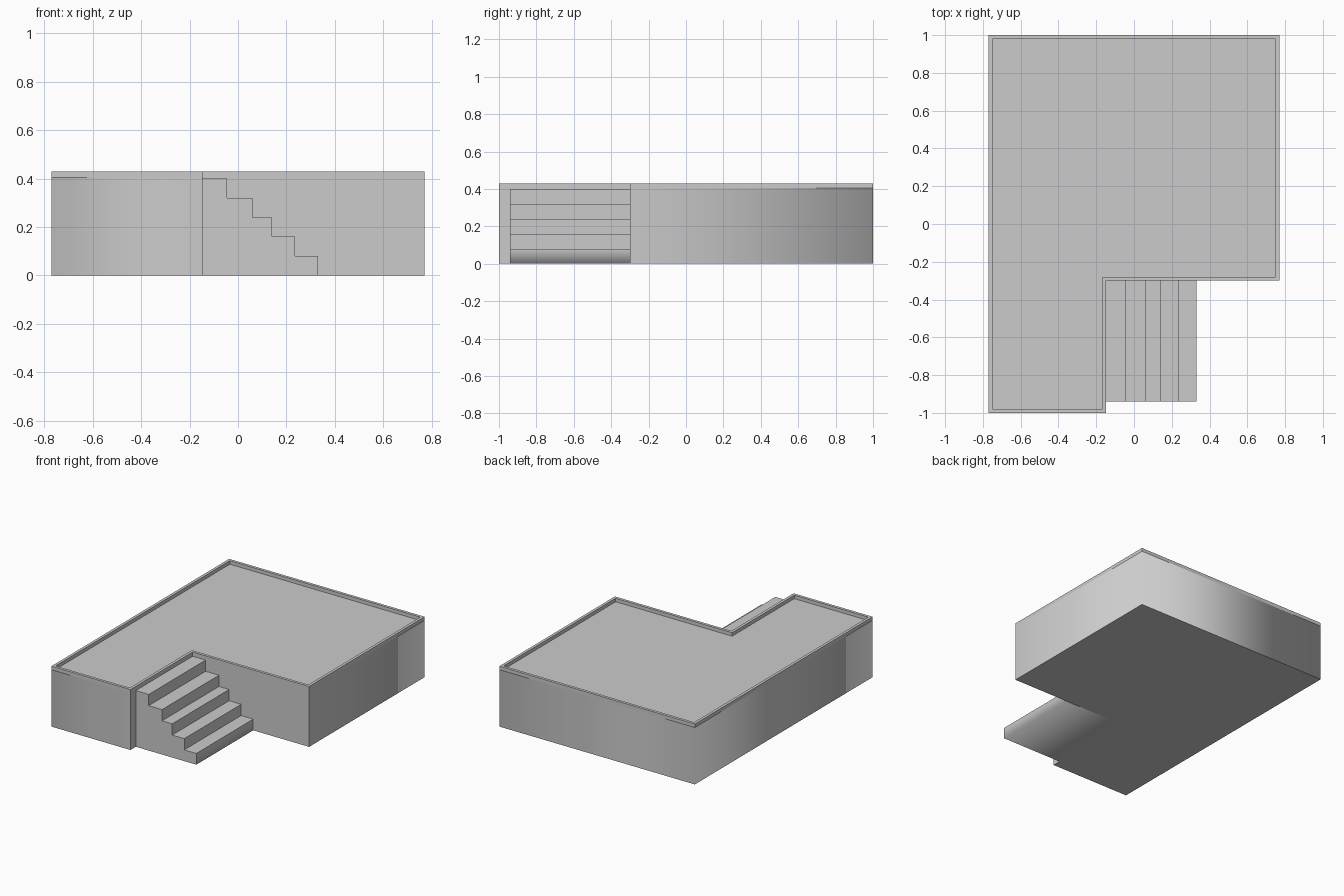
import bpy
import bmesh

cube = bpy.data.objects.get("Cube")
if cube:
    bpy.data.objects.remove(cube, do_unlink=True)

grey = bpy.data.materials.new("light_grey")
grey.use_nodes = True
colour = (0.6, 0.6, 0.6, 1)
grey.diffuse_color = colour
grey.node_tree.nodes["Principled BSDF"].inputs["Base Color"].default_value = colour


def finish(name, bm):
    bmesh.ops.recalc_face_normals(bm, faces=bm.faces)
    mesh = bpy.data.meshes.new(name)
    bm.to_mesh(mesh)
    bm.free()
    mesh.materials.append(grey)
    obj = bpy.data.objects.new(name, mesh)
    bpy.context.collection.objects.link(obj)
    return obj


def prism(points, offset):
    """Extrude a closed outline along an offset vector."""
    bm = bmesh.new()
    face = bm.faces.new([bm.verts.new(p) for p in points])
    grown = bmesh.ops.extrude_face_region(bm, geom=[face], use_keep_orig=True)
    moved = [v for v in grown["geom"] if isinstance(v, bmesh.types.BMVert)]
    bmesh.ops.translate(bm, verts=moved, vec=offset)
    return bm


def soften(bm, is_soft):
    """Smooth shading across the chosen edges only."""
    for f in bm.faces:
        f.smooth = True
    for e in bm.edges:
        e.smooth = is_soft(e)


def l_outline(inset, z):
    """L-shaped plan, moved inward by the inset."""
    left, right, inner = -0.77 + inset, 0.77 - inset, -0.147 - inset
    front, back, notch = -1 + inset, 1 - inset, -0.3 + inset
    return [(left, front, z), (inner, front, z), (inner, notch, z),
            (right, notch, z), (right, back, z), (left, back, z)]


FLOOR, TOP = 0.405, 0.43


# Platform body, with softened outer corners
def outer_corner(edge):
    a, b = (v.co for v in edge.verts)
    upright = abs(a.z - b.z) > 0.1
    return upright and (a.x < -0.7 or a.y > 0.9)


body = prism(l_outline(0, 0), (0, 0, FLOOR))
soften(body, outer_corner)
finish("platform", body)

# Raised rim around the platform edge
rim = bmesh.new()
loops = [[rim.verts.new(p) for p in l_outline(inset, z)]
         for inset, z in ((0, FLOOR), (0, TOP), (0.02, TOP), (0.02, FLOOR))]
for lower, upper in zip(loops, loops[1:]):
    for i in range(len(lower)):
        j = (i + 1) % len(lower)
        rim.faces.new((lower[i], lower[j], upper[j], upper[i]))
finish("platform_rim", rim)

# Staircase, five steps descending towards +x
STEP = 0.08
treads = [-0.045, 0.06, 0.14, 0.235, 0.33]
profile = [(-0.147, 0), (-0.147, STEP * len(treads))]
for i, x in enumerate(treads):
    height = STEP * (len(treads) - i)
    profile += [(x, height), (x, height - STEP)]
stairs = prism([(x, -0.94, z) for x, z in profile], (0, 0.64, 0))


# The lowest riser rolls softly into the underside
soften(stairs, lambda e: all(v.co.x > 0.32 and v.co.z < 0.01 for v in e.verts))
finish("stairs", stairs)
